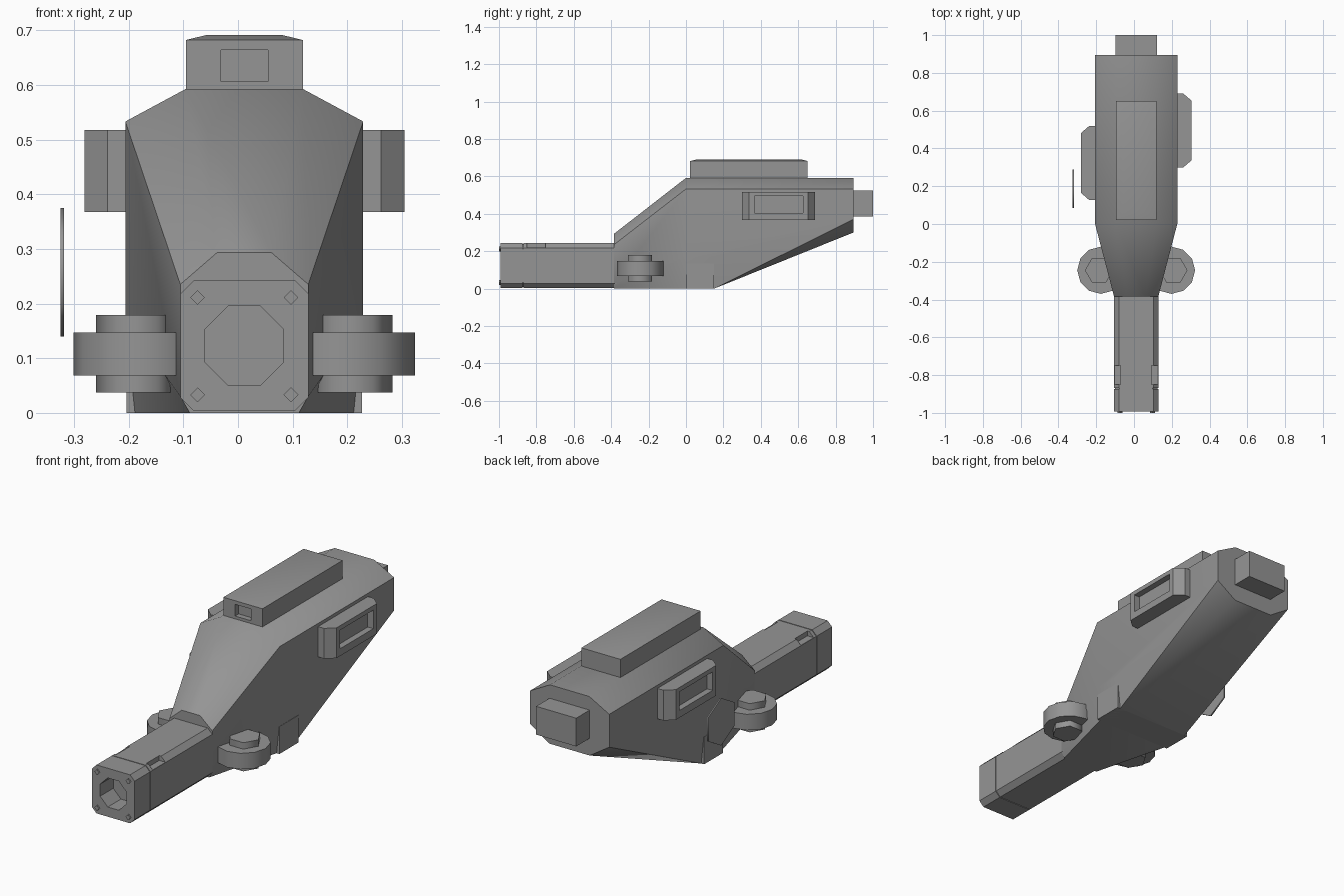
import bpy, bmesh
from math import cos, sin, pi, radians
from mathutils import Vector

if "Cube" in bpy.data.objects:
    bpy.data.objects.remove(bpy.data.objects["Cube"])

CX = 0.0115  # centre line of the body

# One dark grey finish for every part
dark = bpy.data.materials.new("dark_grey")
dark.diffuse_color = (0.3, 0.3, 0.3, 1)
dark.use_nodes = True
dark.node_tree.nodes["Principled BSDF"].inputs["Base Color"].default_value = dark.diffuse_color


def loft(name, rings, smooth=0):
    """Skin a list of equal-length rings and cap both ends."""
    bm = bmesh.new()
    vs = [[bm.verts.new(p) for p in r] for r in rings]
    n = len(rings[0])
    for a, b in zip(vs, vs[1:]):
        for i in range(n):
            j = (i + 1) % n
            if i >= n // 2:  # mirrored diagonals on the two halves
                bm.faces.new((a[i], a[j], b[i]))
                bm.faces.new((a[j], b[j], b[i]))
            else:
                bm.faces.new((a[i], a[j], b[j]))
                bm.faces.new((a[i], b[j], b[i]))
    bm.faces.new(vs[0])
    bm.faces.new(vs[-1])
    bmesh.ops.recalc_face_normals(bm, faces=bm.faces)
    bmesh.ops.dissolve_limit(bm, angle_limit=0.002, verts=bm.verts, edges=bm.edges)
    me = bpy.data.meshes.new(name)
    bm.to_mesh(me)
    bm.free()
    me.materials.append(dark)
    ob = bpy.data.objects.new(name, me)
    bpy.context.collection.objects.link(ob)
    if smooth:
        bpy.ops.object.select_all(action='DESELECT')
        ob.select_set(True)
        bpy.context.view_layer.objects.active = ob
        bpy.ops.object.shade_smooth_by_angle(angle=radians(smooth))
    return ob


def box(name, x0, x1, y0, y1, z0, z1):
    return loft(name, [[(x0, y0, z), (x1, y0, z), (x1, y1, z), (x0, y1, z)] for z in (z0, z1)])


def ngon(c, r, n, axis, start=0.0):
    """Points of a regular polygon about the given axis."""
    out = []
    for i in range(n):
        a = start + 2 * pi * i / n
        u, v = r * cos(a), r * sin(a)
        d = {'x': (0, u, v), 'y': (u, 0, v), 'z': (u, v, 0)}[axis]
        out.append(tuple(Vector(c) + Vector(d)))
    return out


def cut(ob, cutter):
    m = ob.modifiers.new("cut", 'BOOLEAN')
    m.object, m.operation, m.solver = cutter, 'DIFFERENCE', 'EXACT'
    bpy.context.view_layer.objects.active = ob
    bpy.ops.object.modifier_apply(modifier=m.name)
    bpy.data.objects.remove(cutter)


def section(y, half):
    """Mirror a half outline (bottom to top) into a full ring at y."""
    right = [(CX + w, y, z) for w, z in half]
    left = [(CX - w, y, z) for w, z in reversed(half)]
    return right + left


# Main body: tapered nose, full-width middle, raised tail
middle = [(0.20, 0), (0.2175, 0.17), (0.2175, 0.533), (0.108, 0.592)]
loft("body", [
    section(-0.385, [(0.10, 0), (0.117, 0.03), (0.117, 0.235), (0.05, 0.293)]),
    section(0.0, middle),
    section(0.15, middle),
    section(0.895, [(0.11, 0.30), (0.2175, 0.37), (0.2175, 0.533), (0.108, 0.592)]),
], smooth=40)
box("lower_block", CX - 0.2155, CX + 0.2155, 0, 0.15, 0, 0.135)
box("rear_block", CX - 0.11, CX + 0.11, 0.88, 1.0, 0.385, 0.525)


# Barrel and muzzle: chamfered square bars
def bar(name, y0, y1, w, z0, z1, c=0.025):
    half = [(w - c, z0), (w, z0 + c), (w, z1 - c), (w - c, z1)]
    return loft(name, [section(y0, half), section(y1, half)])


barrel = bar("barrel", -0.869, -0.37, 0.117, 0.003, 0.243)
for s in (-1, 1):
    a, b = sorted((CX + s * 0.082, CX + s * 0.2))
    cut(barrel, box("notch_cutter", a, b, -0.85, -0.75, 0.219, 0.3))
bar("barrel_joint", -0.88, -0.86, 0.112, 0.008, 0.238)
muzzle = bar("muzzle", -0.993, -0.873, 0.117, 0.003, 0.243)
bore = [ngon((CX, y, 0.123), 0.078, 8, 'y', pi / 8) for y in (-1.02, -0.89)]
cut(muzzle, loft("bore_cutter", bore))

# Muzzle corner bolts
for sx in (-1, 1):
    for z in (0.033, 0.211):
        loft("muzzle_bolt", [ngon((CX + sx * 0.0855, y, z), 0.0135, 4, 'y') for y in (-1.0, -0.98)])

# Top housing with bevelled lid and front window
housing = loft("top_housing", [
    [(CX + sx * w, y1 if sy > 0 else y0, z) for sx, sy in ((-1, -1), (1, -1), (1, 1), (-1, 1))]
    for w, y0, y1, z in ((0.107, 0.022, 0.65, 0.58), (0.107, 0.022, 0.65, 0.682),
                         (0.07, 0.06, 0.615, 0.691))], smooth=30)
cut(housing, box("window_cutter", CX - 0.043, CX + 0.043, -0.05, 0.05, 0.606, 0.664))

# Side pods with recessed panels
for side, s, yc, reach in (("right", 1, 0.495, 0.293), ("left", -1, 0.323, 0.2925)):
    outline = [(0.20, -0.195), (0.25, -0.195), (reach, -0.158),
               (reach, 0.158), (0.25, 0.195), (0.20, 0.195)]
    pod = loft(side + "_pod", [[(CX + s * w, yc + d, z) for w, d in outline] for z in (0.367, 0.517)])
    a, b = sorted((CX + s * 0.262, CX + s * 0.35))
    cut(pod, box("panel_cutter", a, b, yc - 0.13, yc + 0.13, 0.403, 0.495))

# Side discs with hexagonal hubs
for side, s in (("right", 1), ("left", -1)):
    cx, cy = CX + s * 0.187, -0.245
    loft(side + "_disc", [ngon((cx, cy, z), 0.125, 12, 'z') for z in (0.068, 0.147)], smooth=40)
    hub_x = CX + s * 0.197
    loft(side + "_hub", [ngon((hub_x, cy, z), 0.0745, 6, 'z') for z in (0.037, 0.179)], smooth=65)

# Thin hexagonal plate floating off the left side
loft("side_plate", [ngon((x, 0.1875, 0.257), 0.1175, 6, 'x', pi / 2) for x in (-0.325, -0.318)], smooth=65)
